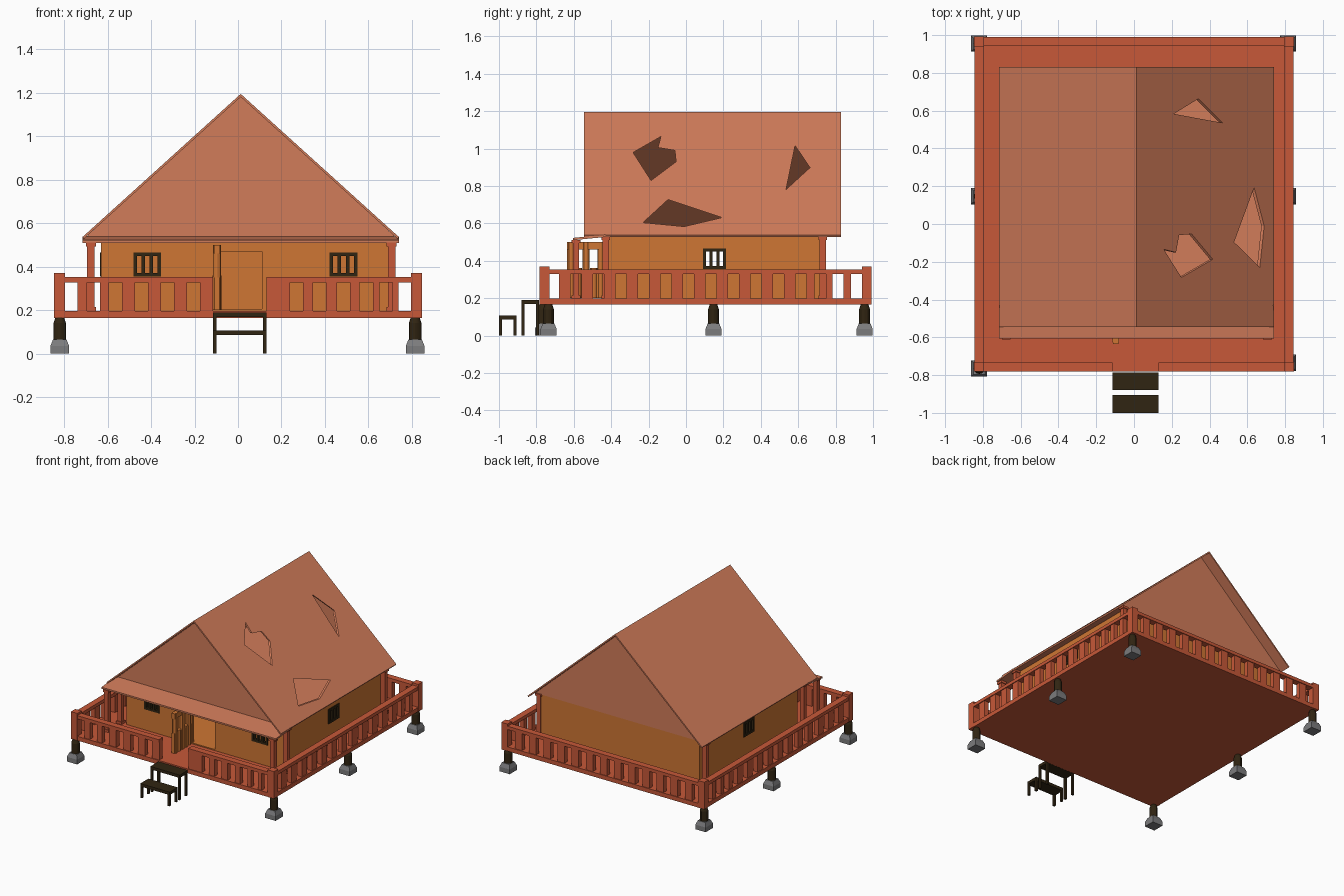
import bpy, bmesh, math
from mathutils import Matrix

if "Cube" in bpy.data.objects:
    bpy.data.objects.remove(bpy.data.objects["Cube"])


def mat(name, c):
    m = bpy.data.materials.new(name)
    m.diffuse_color = (*c, 1)
    m.use_nodes = True
    m.node_tree.nodes["Principled BSDF"].inputs["Base Color"].default_value = m.diffuse_color
    return m


RED = mat("red_wood", (0.57, 0.098, 0.04))
ORANGE = mat("orange_wall", (0.62, 0.18, 0.033))
ROOF = mat("terracotta_roof", (0.64, 0.2, 0.102))
DARK = mat("dark_wood", (0.03, 0.018, 0.006))
GREY = mat("grey_stone", (0.2, 0.2, 0.205))


def finish(bm, name, m):
    bmesh.ops.recalc_face_normals(bm, faces=bm.faces)
    me = bpy.data.meshes.new(name)
    bm.to_mesh(me)
    bm.free()
    ob = bpy.data.objects.new(name, me)
    bpy.context.collection.objects.link(ob)
    if m:
        me.materials.append(m)
    return ob


def boxes(name, m, lst):
    """Boxes given as (x0, x1, y0, y1, z0, z1), joined in one object."""
    bm = bmesh.new()
    for x0, x1, y0, y1, z0, z1 in lst:
        t = Matrix.Translation(((x0 + x1) / 2, (y0 + y1) / 2, (z0 + z1) / 2))
        s = Matrix.Diagonal((x1 - x0, y1 - y0, z1 - z0, 1))
        bmesh.ops.create_cube(bm, size=1, matrix=t @ s)
    return finish(bm, name, m)


def prism(name, m, pts, axis, a, b):
    """Extrude a 2D profile along x or y from a to b."""
    bm = bmesh.new()
    vs = [bm.verts.new((a, p, q) if axis == 'x' else (p, a, q)) for p, q in pts]
    f = bm.faces.new(vs)
    r = bmesh.ops.extrude_face_region(bm, geom=[f])
    d = (b - a, 0, 0) if axis == 'x' else (0, b - a, 0)
    bmesh.ops.translate(bm, vec=d, verts=[v for v in r['geom'] if isinstance(v, bmesh.types.BMVert)])
    return finish(bm, name, m)


def stack(name, m, x, y, segs, sides, rot=0):
    """Stacked cone sections (r0, r1, z0, z1)."""
    bm = bmesh.new()
    for r0, r1, z0, z1 in segs:
        mx = Matrix.Translation((x, y, (z0 + z1) / 2)) @ Matrix.Rotation(rot, 4, 'Z')
        bmesh.ops.create_cone(bm, cap_ends=True, segments=sides, radius1=r0, radius2=r1, depth=z1 - z0, matrix=mx)
    return finish(bm, name, m)


def cut(ob, cutter):
    md = ob.modifiers.new("cut", 'BOOLEAN')
    md.operation = 'DIFFERENCE'
    md.solver = 'EXACT'
    md.object = cutter
    cutter.hide_render = True
    bpy.context.view_layer.objects.active = ob
    bpy.ops.object.modifier_apply(modifier=md.name)
    bpy.data.objects.remove(cutter)


def smooth(ob):
    bpy.ops.object.select_all(action='DESELECT')
    ob.select_set(True)
    bpy.context.view_layer.objects.active = ob
    bpy.ops.object.shade_smooth_by_angle()


# Deck
X, Y0, Y1, D = 0.845, -0.78, 0.99, 0.197
boxes("deck", RED, [(-X, X, Y0, Y1, 0.165, D)])


# Railings: balusters fill the space between listed hole centres
def railing(name, along, start, end, c0, c1, holes):
    def place(a, b, p, q, z0, z1):
        return (a, b, p, q, z0, z1) if along == 'x' else (p, q, a, b, z0, z1)
    out = [place(start, end, c0, c1, 0.328, 0.353)]
    edge = start
    for h in holes + [end + 0.03]:
        if h - 0.03 - edge > 0.004:
            out.append(place(edge, h - 0.03, c0 + 0.006, c1 - 0.006, D - 0.005, 0.33))
        edge = h + 0.03
    boxes(name, RED, out)


W = 0.048
side = [0.133 + 0.1203 * k for k in range(-7, 5)] + [0.718, 0.813, 0.912]
railing("left_railing", 'y', Y0 + W, Y1 - W, -X, -X + W, side)
railing("right_railing", 'y', Y0 + W, Y1 - W, X - W, X, side)
railing("back_railing", 'x', -X + W, X - W, Y1 - W, Y1, [-0.768 + 1.536 * i / 13 for i in range(14)])
railing("front_left_railing", 'x', -X + W, -0.115, Y0, Y0 + W, [-0.768, -0.665, -0.563, -0.444, -0.324, -0.205])
railing("front_right_railing", 'x', 0.13, X - W, Y0, Y0 + W, [0.27, 0.375, 0.485, 0.59, 0.68, 0.768])
for sx in (-1, 1):
    for y in (Y0 + W / 2, Y1 - W / 2):
        cx = sx * (X - W / 2)
        h = W / 2 + 0.002
        boxes("railing_corner_post", RED, [(cx - h, cx + h, y - h, y + h, 0.165, 0.37)])

# Stone footings and short round piers
for x, y in ((-0.82, -0.765), (0.815, -0.735), (-0.82, 0.147), (0.815, 0.147), (-0.82, 0.955), (0.815, 0.955)):
    q = math.sqrt(2) / 2
    stack("footing", GREY, x, y, [(0.086 * q, 0.086 * q, 0, 0.035), (0.086 * q, 0.062 * q, 0.035, 0.065)], 4, math.pi / 4)
    smooth(stack("pier", DARK, x, y, [(0.029, 0.029, 0.06, 0.14), (0.029, 0.02, 0.14, 0.167)], 12))

# Steps: two treads with thin legs
for y0, y1, z in ((-0.88, -0.785, 0.19), (-1.0, -0.905, 0.107)):
    b = [(-0.115, 0.13, y0, y1, z - 0.022, z)]
    for x in (-0.115, 0.114):
        for y in (y0, y1 - 0.016):
            b.append((x, x + 0.016, y, y + 0.016, 0, z - 0.01))
    boxes("step", DARK, b)

# House walls: hollow box with door and window openings
house = boxes("house_walls", ORANGE, [(-0.63, 0.69, -0.43, 0.74, 0.19, 0.53)])
cut(house, boxes("room_cutter", ORANGE, [(-0.61, 0.67, -0.41, 0.72, 0.205, 0.7)]))
WZ = (0.355, 0.465)
cut(house, boxes("door_cutter", ORANGE, [(-0.08, 0.11, -0.5, -0.38, 0.205, 0.47)]))
front_windows = ((-0.48, -0.355), (0.42, 0.55))
for a, b in front_windows:
    cut(house, boxes("window_cutter", ORANGE, [(a, b, -0.5, -0.38, *WZ)]))
cut(house, boxes("side_window_cutter", ORANGE, [(-1, 1, 0.09, 0.215, *WZ)]))


# Barred windows
def window(name, a, b, place):
    t, z0, z1 = 0.016, *WZ
    parts = [(a, b, z0, z0 + t), (a, b, z1 - t, z1)]
    n = 4
    for i in range(n):
        c = a + (b - a - t) * i / (n - 1)
        parts.append((c, c + t, z0, z1))
    boxes(name, DARK, [place(*p) for p in parts])


for a, b in front_windows:
    window("front_window", a, b, lambda p, q, r, s: (p, q, -0.436, -0.408, r, s))
for x in (-0.636, 0.668):
    window("side_window", 0.09, 0.215, lambda p, q, r, s: (x, x + 0.028, p, q, r, s))

# Open door: half-round planks below, bars and top rail above
dx = -0.097
boxes("door_frame", ORANGE, [(dx - 0.012, dx + 0.012, -0.635, -0.435, 0.2, 0.35),
                             (dx - 0.014, dx + 0.014, -0.635, -0.435, 0.46, 0.5)])
for i in range(5):
    wide = i in (0, 2, 4)
    r = 0.019 if wide else 0.02
    smooth(stack("door_plank", ORANGE, dx, -0.616 + i * 0.0405, [(r, r, 0.2, 0.5 if wide else 0.36)], 12))

# Porch and corner columns with bases and capitals
for x in (-0.677, 0.707):
    for y, top in ((-0.588, 0.512), (-0.43, 0.53), (0.732, 0.53)):
        boxes("column", RED, [(x - 0.017, x + 0.017, y - 0.017, y + 0.017, D - 0.002, top),
                              (x - 0.023, x + 0.023, y - 0.023, y + 0.023, D - 0.002, 0.215),
                              (x - 0.023, x + 0.023, y - 0.023, y + 0.023, top - 0.018, top)])

# Roof: two thin slopes, recessed gables and attic floor
XL, XR, XM, RZ, EZ = -0.715, 0.74, 0.0125, 1.195, 0.537
prism("roof_left_slope", ROOF, [(XL, EZ), (XM, RZ), (XM, RZ - 0.014), (XL + 0.005, EZ - 0.009)], 'y', -0.545, 0.83)
right = prism("roof_right_slope", ROOF, [(XR, EZ), (XM, RZ), (XM, RZ - 0.014), (XR - 0.005, EZ - 0.009)], 'y', -0.545, 0.83)
holes = ([(-0.283, 0.979), (-0.134, 1.064), (-0.15, 1.005), (-0.059, 0.99), (-0.053, 0.93), (-0.187, 0.829)],
         [(0.583, 1.016), (0.663, 0.898), (0.535, 0.781)],
         [(-0.23, 0.604), (-0.096, 0.727), (0.193, 0.631), (-0.01, 0.583)])
for h in holes:
    cut(right, prism("hole_cutter", ROOF, h, 'x', 0.03, 1.0))
for name, a in (("front_gable", -0.435), ("back_gable", 0.735)):
    prism(name, ROOF, [(XL + 0.01, EZ - 0.005), (XR - 0.01, EZ - 0.005), (XM, RZ - 0.01)], 'y', a, a + 0.01)
boxes("attic_floor", ROOF, [(XL + 0.006, XR - 0.006, -0.435, 0.745, 0.527, 0.535)])

# Porch roof, tilted forward
prism("porch_roof", ROOF, [(-0.605, 0.51), (-0.605, 0.522), (-0.43, 0.54), (-0.43, 0.527)], 'x', XL, XR)
